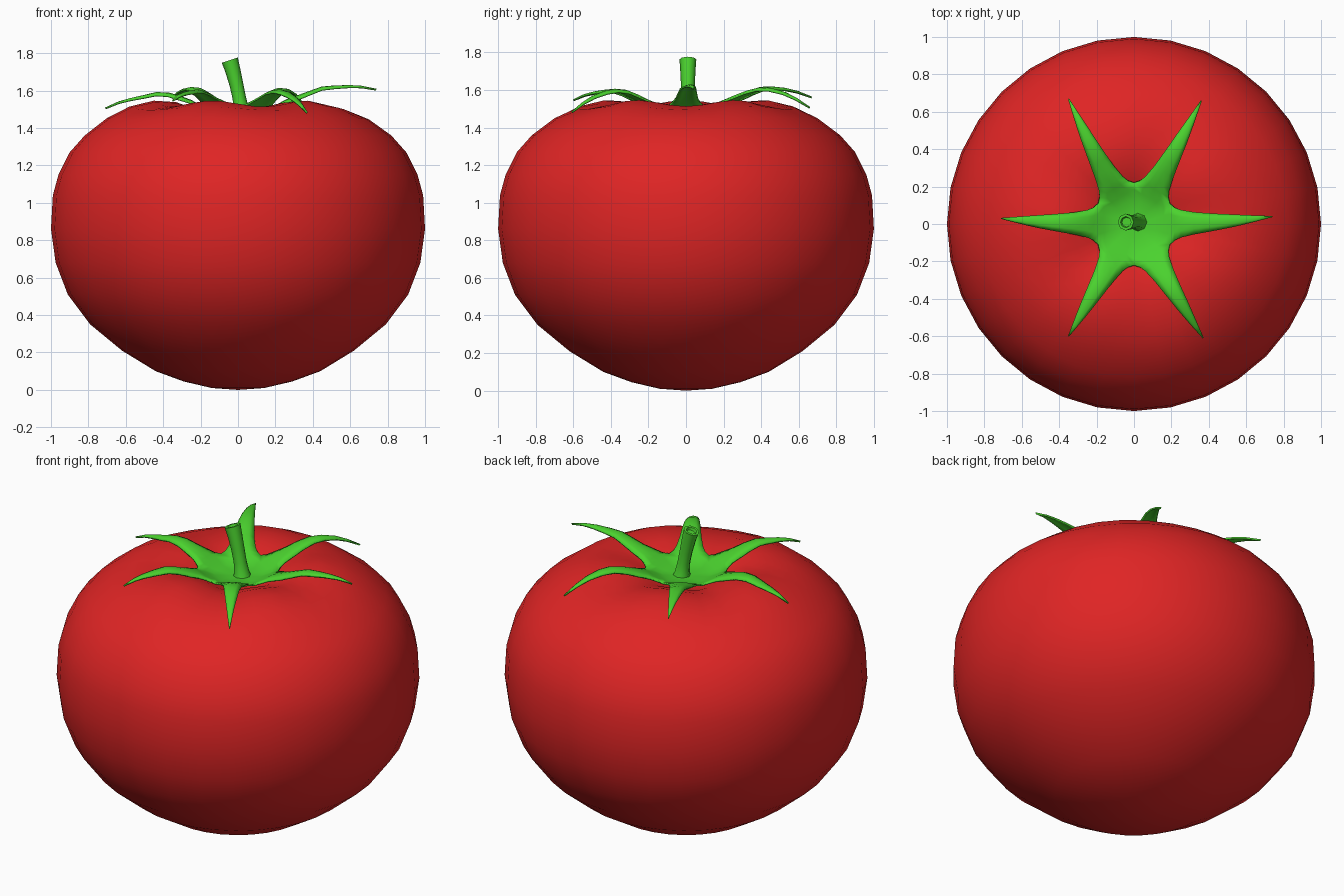
import bpy, bmesh
from math import sin, cos, tan, pi, radians, atan2, hypot
from mathutils import Vector, Matrix

cube = bpy.data.objects.get("Cube")
if cube:
    bpy.data.objects.remove(cube, do_unlink=True)


def material(name, colour):
    m = bpy.data.materials.new(name)
    m.use_nodes = True
    m.diffuse_color = colour
    m.node_tree.nodes["Principled BSDF"].inputs["Base Color"].default_value = colour
    return m


def finish(name, bm, mat, angle):
    bmesh.ops.remove_doubles(bm, verts=bm.verts, dist=0.0005)
    mesh = bpy.data.meshes.new(name)
    bm.to_mesh(mesh)
    bm.free()
    mesh.materials.append(mat)
    ob = bpy.data.objects.new(name, mesh)
    bpy.context.collection.objects.link(ob)
    bpy.ops.object.select_all(action='DESELECT')
    ob.select_set(True)
    bpy.context.view_layer.objects.active = ob
    bpy.ops.object.shade_smooth_by_angle(angle=radians(angle))
    return ob


def loft(bm, rings, closed=True):
    """Skin equal-length rows of points with quads."""
    rows = [[bm.verts.new(p) for p in ring] for ring in rings]
    n = len(rows[0])
    for a, b in zip(rows, rows[1:]):
        for i in range(n if closed else n - 1):
            j = (i + 1) % n
            bm.faces.new((a[i], a[j], b[j], b[i]))
    return rows


def lerp_table(table, x):
    for (x0, y0), (x1, y1) in zip(table, table[1:]):
        if x <= x1:
            return y0 + (y1 - y0) * (x - x0) / (x1 - x0)
    return table[-1][1]


red = material("tomato red", (0.74, 0.018, 0.018, 1))
green = material("leaf green", (0.07, 0.65, 0.028, 1))

# Fruit: turned profile with five soft lobes around the top hollow
profile = [(0.14, 0.01), (0.29, 0.045), (0.44, 0.10), (0.62, 0.21), (0.79, 0.35),
           (0.91, 0.51), (0.975, 0.68), (1.0, 0.86), (0.99, 1.04), (0.96, 1.15),
           (0.90, 1.27), (0.82, 1.36), (0.70, 1.45), (0.58, 1.505), (0.45, 1.53),
           (0.33, 1.525), (0.22, 1.49), (0.12, 1.44), (0.05, 1.42)]
SEG = 32


def fruit_ring(r, z):
    lobe = 0.018 * max(0, 1 - abs(r - 0.42) / 0.35) if z > 1.3 else 0
    angles = [2 * pi * i / SEG for i in range(SEG)]
    return [(r * cos(a), r * sin(a), z - lobe * cos(5 * a)) for a in angles]


bm = bmesh.new()
rows = loft(bm, [fruit_ring(r, z) for r, z in profile])
for row, z in ((rows[0], 0.0), (rows[-1], 1.415)):
    centre = bm.verts.new((0, 0, z))
    for i in range(SEG):
        bm.faces.new((row[i], row[(i + 1) % SEG], centre))
bmesh.ops.recalc_face_normals(bm, faces=bm.faces)
finish("fruit", bm, red, 60)

# Calyx: six pointed sepals sharing a common centre
half_width = [(0, 0), (0.19, 0.19 * tan(pi / 6)), (0.215, 0.088), (0.25, 0.074),
              (0.32, 0.06), (0.42, 0.047), (0.55, 0.032), (0.66, 0.016), (0.75, 0.003)]
stations = [0, 0.06, 0.12, 0.16, 0.19, 0.215, 0.25, 0.32, 0.38, 0.45, 0.52, 0.6, 0.67, 0.75]
# each sepal: tip x, tip y, tip height, height at 0.36, height at 0.55
sepals = [(0.74, 0.04, 1.61, 1.59, 1.63), (0.36, 0.66, 1.51, 1.595, 1.61),
          (-0.35, 0.67, 1.565, 1.59, 1.62), (-0.71, 0.03, 1.51, 1.59, 1.57),
          (-0.35, -0.60, 1.55, 1.59, 1.60), (0.37, -0.61, 1.485, 1.60, 1.59)]
bm = bmesh.new()
for k, (tx, ty, tip, mid, outer) in enumerate(sepals):
    base = k * pi / 3
    bend = (atan2(ty, tx) - base + pi) % (2 * pi) - pi
    stretch = hypot(tx, ty) / 0.75
    heights = [(0, 1.475), (0.12, 1.485), (0.19, 1.515), (0.25, 1.55), (0.36, mid),
               (0.45, (mid + outer) / 2 + 0.012), (0.55, outer),
               (0.65, (outer + tip) / 2 + 0.01), (0.75, tip)]
    strip = []
    for s in stations:
        w = lerp_table(half_width, s)
        free = max(0, (s - 0.19) / 0.56)          # 0 in the joined centre, 1 at the tip
        reach = s * (1 + (stretch - 1) * free)
        turn = Matrix.Rotation(base + bend * free, 3, 'Z')
        row = []
        for v in (-1, -0.5, 0, 0.5, 1):
            droop = 0.3 * w * v * v * min(1, free * 5)
            row.append(turn @ Vector((reach, v * w, lerp_table(heights, s) - droop)))
        strip.append(row)
    loft(bm, strip, closed=False)
bmesh.ops.remove_doubles(bm, verts=bm.verts, dist=0.0005)
bmesh.ops.dissolve_degenerate(bm, dist=0.0001, edges=bm.edges)
bmesh.ops.recalc_face_normals(bm, faces=bm.faces)
if sum(f.normal.z for f in bm.faces) < 0:
    bmesh.ops.reverse_faces(bm, faces=bm.faces)
calyx = finish("calyx", bm, green, 60)
solid = calyx.modifiers.new("thickness", 'SOLIDIFY')
solid.thickness = 0.01

# Stem: leaning tube with a hollowed cut end
path = [(0.025, 1.455, 0.055), (0.017, 1.5, 0.042), (0.007, 1.56, 0.036),
        (-0.008, 1.63, 0.037), (-0.028, 1.71, 0.041), (-0.044, 1.763, 0.045),
        (-0.044, 1.763, 0.03), (-0.040, 1.748, 0.026)]


def stem_ring(i, x, z, r):
    lean = Matrix.Rotation(-0.05 - 0.055 * min(i, 5), 3, 'Y')
    return [Vector((x, 0.01, z)) + lean @ Vector((r * cos(a), r * sin(a), 0))
            for a in (2 * pi * j / 8 for j in range(8))]


bm = bmesh.new()
rows = loft(bm, [stem_ring(i, *p) for i, p in enumerate(path)])
bm.faces.new(rows[-1])
bm.faces.new(rows[0][::-1])
bmesh.ops.recalc_face_normals(bm, faces=bm.faces)
finish("stem", bm, green, 50)
